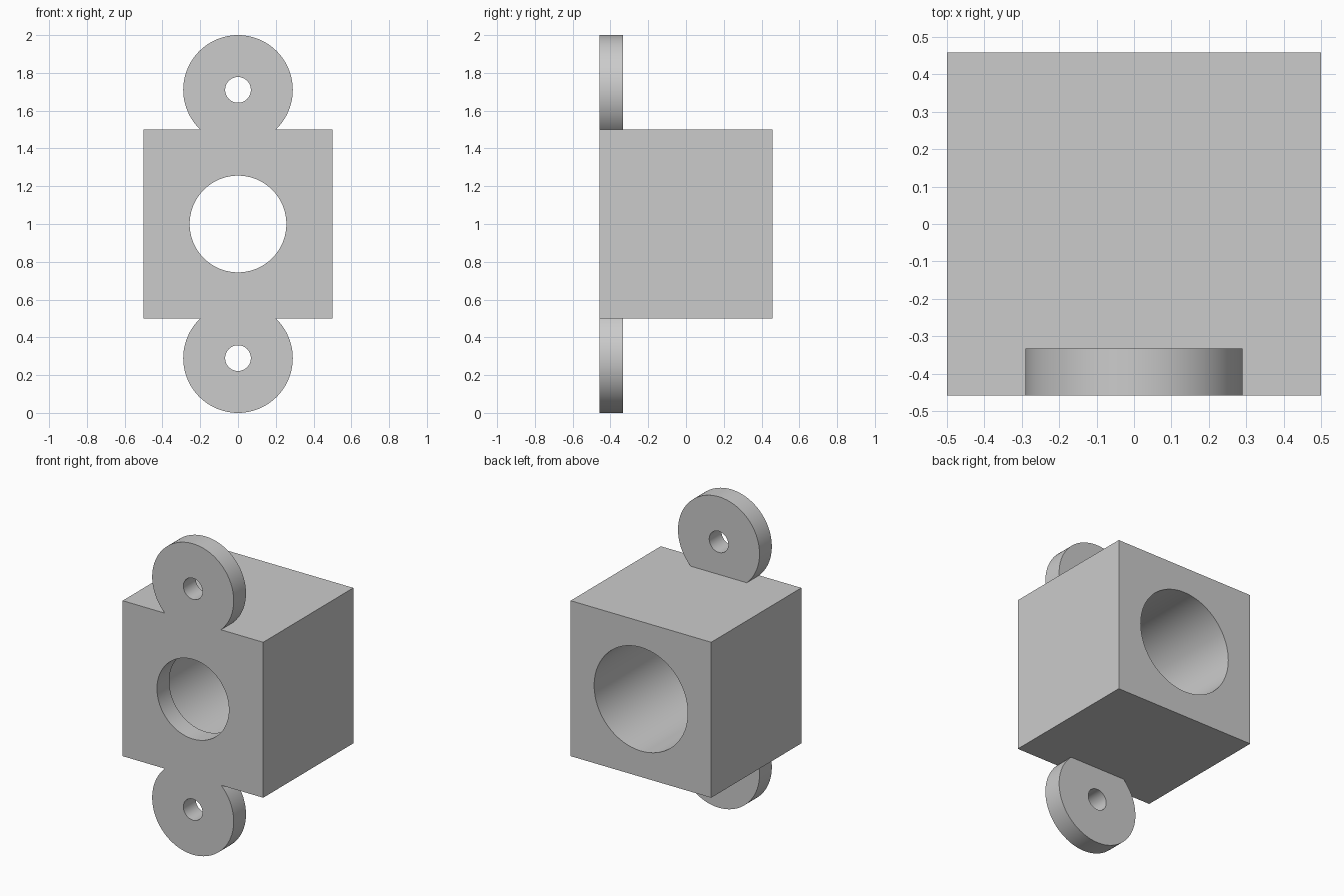
import bpy
import math

FRONT, BACK = -0.458, 0.458
PLATE = 0.125          # thickness of the lugs and of the front lip
MID_Z = 1.0
LUG_R, LUG_OFFSET = 0.29, 0.71

default = bpy.data.objects.get("Cube")
if default:
    bpy.data.objects.remove(default, do_unlink=True)

grey = bpy.data.materials.new("light grey")
grey.use_nodes = True
colour = (0.6, 0.6, 0.6, 1)
grey.diffuse_color = colour
grey.node_tree.nodes["Principled BSDF"].inputs["Base Color"].default_value = colour


def disc(name, radius, y0, y1, z):
    """Cylinder along y between y0 and y1."""
    bpy.ops.mesh.primitive_cylinder_add(
        vertices=96, radius=radius, depth=y1 - y0,
        location=(0, (y0 + y1) / 2, z), rotation=(math.pi / 2, 0, 0))
    obj = bpy.context.object
    obj.name = name
    obj.data.materials.append(grey)
    return obj


def combine(target, tool, operation):
    """Apply a boolean and discard the tool object."""
    mod = target.modifiers.new(tool.name, 'BOOLEAN')
    mod.object = tool
    mod.operation = operation
    mod.solver = 'EXACT'
    bpy.context.view_layer.objects.active = target
    bpy.ops.object.modifier_apply(modifier=mod.name)
    bpy.data.objects.remove(tool, do_unlink=True)


# Main block
bpy.ops.mesh.primitive_cube_add(size=1, location=(0, 0, MID_Z))
body = bpy.context.object
body.name = "mounting_block"
body.scale = (1, BACK - FRONT, 1)
bpy.ops.object.transform_apply(location=True, rotation=True, scale=True)
body.data.materials.append(grey)

# Round mounting lugs above and below, each with a screw hole
for side, name in ((1, "upper"), (-1, "lower")):
    z = MID_Z + side * LUG_OFFSET
    combine(body, disc(name + "_lug", LUG_R, FRONT, FRONT + PLATE, z), 'UNION')
    combine(body, disc(name + "_screw_hole", 0.068, FRONT - 0.1, FRONT + PLATE + 0.1, z), 'DIFFERENCE')

# Wide bore from the back, narrower opening through the front lip
combine(body, disc("rear_bore", 0.333, FRONT + PLATE, BACK + 0.1, MID_Z), 'DIFFERENCE')
combine(body, disc("front_opening", 0.256, FRONT - 0.1, 0, MID_Z), 'DIFFERENCE')

# Smooth round walls, sharp edges
bpy.ops.object.select_all(action='DESELECT')
body.select_set(True)
bpy.context.view_layer.objects.active = body
bpy.ops.object.shade_smooth_by_angle(angle=math.radians(30))
